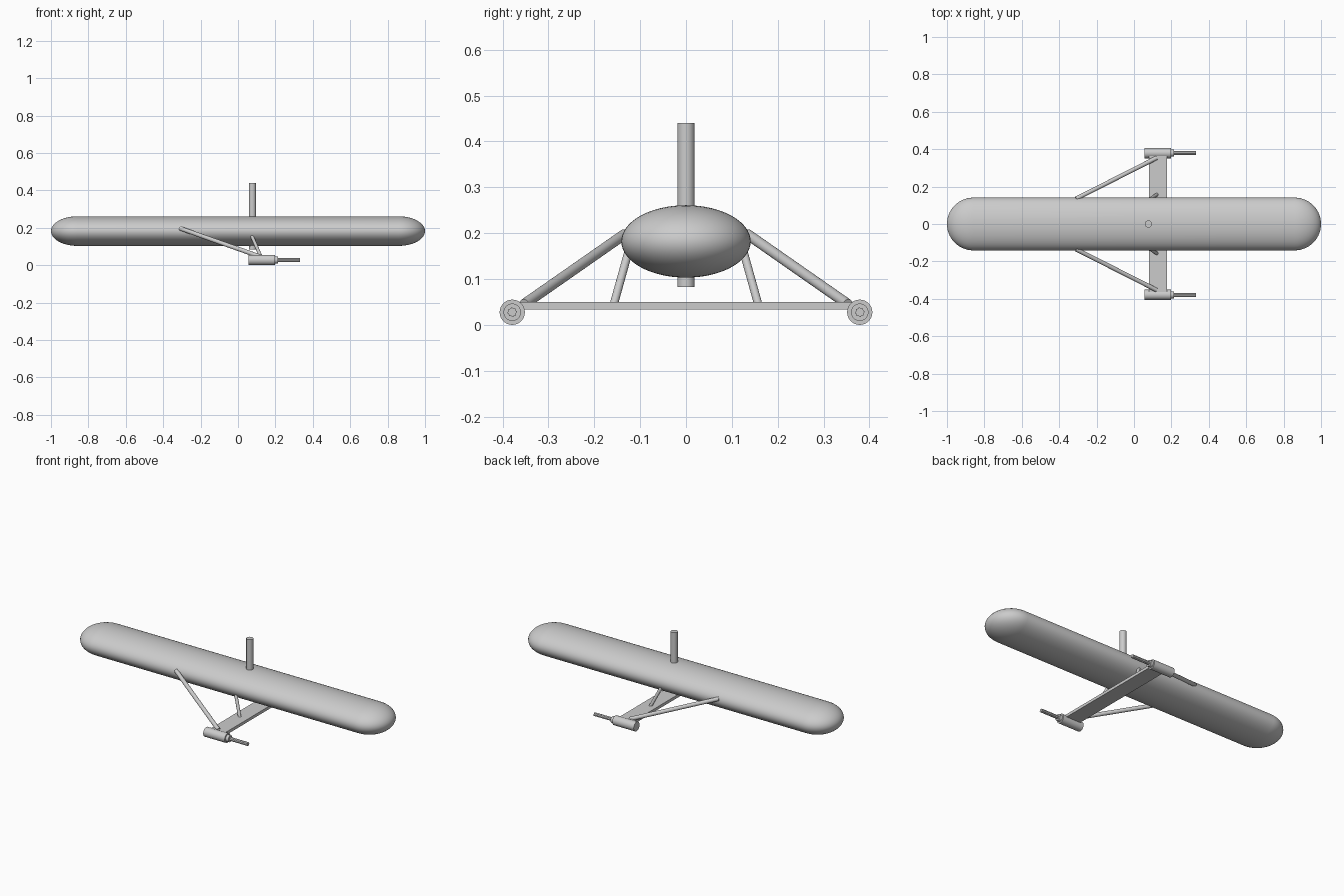
import bpy, bmesh, math
from mathutils import Vector

if "Cube" in bpy.data.objects:
    bpy.data.objects.remove(bpy.data.objects["Cube"])


def finish(bm, name, angle=35):
    bmesh.ops.recalc_face_normals(bm, faces=bm.faces)
    me = bpy.data.meshes.new(name)
    bm.to_mesh(me)
    bm.free()
    ob = bpy.data.objects.new(name, me)
    bpy.context.collection.objects.link(ob)
    bpy.ops.object.select_all(action='DESELECT')
    ob.select_set(True)
    bpy.context.view_layer.objects.active = ob
    bpy.ops.object.shade_smooth_by_angle(angle=math.radians(angle))
    return ob


def lathe_x(name, profile, centre, sides=32, squash=1.0, teeth=None):
    """Revolve (x, radius) points about the x axis; zero radius makes a pole."""
    bm = bmesh.new()
    rings = []
    for x, r in profile:
        if r < 1e-6:
            rings.append([bm.verts.new((x, centre[1], centre[2]))])
            continue
        ring = []
        for i in range(sides):
            a = 2 * math.pi * i / sides
            rr = r * (teeth if teeth and (i // 2) % 2 else 1)
            ring.append(bm.verts.new((x, centre[1] + rr * math.cos(a),
                                      centre[2] + rr * squash * math.sin(a))))
        rings.append(ring)
    for p, q in zip(rings, rings[1:]):
        for i in range(sides):
            j = (i + 1) % sides
            if len(p) == 1:
                bm.faces.new((p[0], q[i], q[j]))
            elif len(q) == 1:
                bm.faces.new((p[i], q[0], p[j]))
            else:
                bm.faces.new((p[i], q[i], q[j], p[j]))
    return finish(bm, name)


def rod(name, a, b, r, sides=24):
    a, b = Vector(a), Vector(b)
    d = b - a
    bm = bmesh.new()
    bmesh.ops.create_cone(bm, cap_ends=True, segments=sides, radius1=r, radius2=r, depth=d.length)
    rot = d.to_track_quat('Z', 'Y')
    for v in bm.verts:
        v.co = rot @ v.co + (a + b) / 2
    return finish(bm, name)


# Flattened capsule hull
R, N = 0.141, 14
cap = [(1 - R + R * math.sin(t), R * math.cos(t))
       for t in (math.pi / 2 * i / N for i in range(N + 1))]
lathe_x("hull", [(-x, r) for x, r in reversed(cap)] + cap, (0, 0, 0.182), 64, 0.56)

# Vertical mast through the hull
rod("mast", (0.077, 0, 0.083), (0.077, 0, 0.44), 0.019)

# Flat cross beam under the hull
bm = bmesh.new()
bmesh.ops.create_cube(bm, size=1)
for v in bm.verts:
    v.co = Vector((v.co.x * 0.095 + 0.128, v.co.y * 0.73, v.co.z * 0.017 + 0.0415))
finish(bm, "cross_beam")

for side, s in (("right", 1), ("left", -1)):
    # Struts bracing the beam to the hull
    rod(side + "_long_strut", (-0.31, s * 0.135, 0.197), (0.12, s * 0.353, 0.045), 0.0115)
    rod(side + "_short_strut", (0.07, s * 0.124, 0.165), (0.123, s * 0.158, 0.043), 0.009)
    # Motor with stepped collar, and splined output shaft
    c = (0, s * 0.379, 0.0275)
    lathe_x(side + "_motor", [(0.057, 0), (0.057, 0.0275), (0.197, 0.0275), (0.197, 0.019),
                              (0.215, 0.019), (0.215, 0)], c)
    lathe_x(side + "_shaft", [(0.21, 0), (0.21, 0.0105), (0.332, 0.0105), (0.332, 0)],
            c, 32, teeth=0.85)
